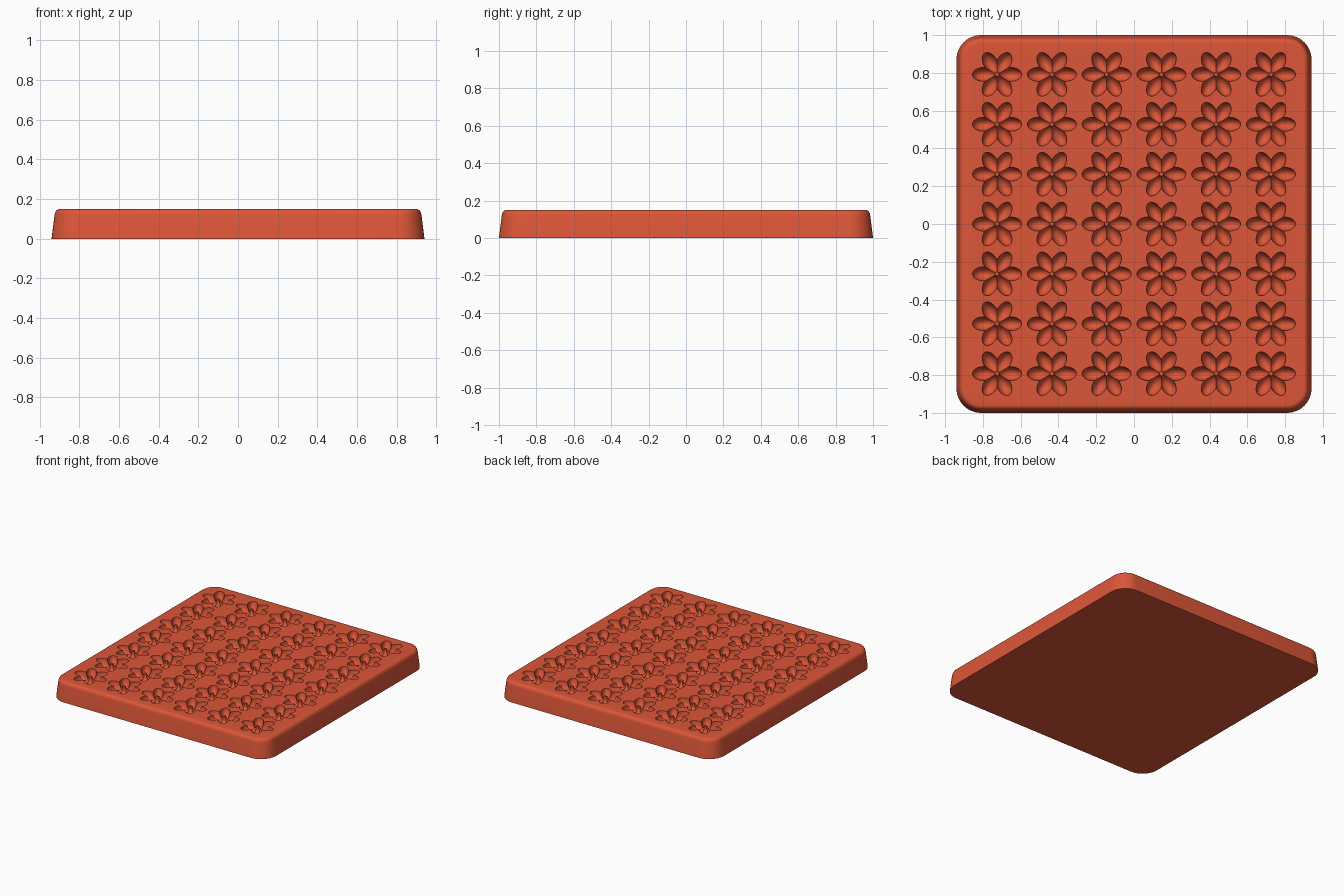
import bpy, bmesh, math
from mathutils import Matrix

cube = bpy.data.objects.get("Cube")
if cube:
    bpy.data.objects.remove(cube, do_unlink=True)

# Single silicone colour
red = bpy.data.materials.new("terracotta red")
red.use_nodes = True
red.diffuse_color = (0.72, 0.094, 0.04, 1)
red.node_tree.nodes["Principled BSDF"].inputs["Base Color"].default_value = red.diffuse_color


def make_object(name, bm):
    mesh = bpy.data.meshes.new(name)
    bmesh.ops.recalc_face_normals(bm, faces=bm.faces)
    bm.to_mesh(mesh)
    bm.free()
    mesh.materials.append(red)
    obj = bpy.data.objects.new(name, mesh)
    bpy.context.collection.objects.link(obj)
    return obj


def apply_modifiers(obj):
    bpy.context.view_layer.update()
    graph = bpy.context.evaluated_depsgraph_get()
    mesh = bpy.data.meshes.new_from_object(obj.evaluated_get(graph))
    obj.modifiers.clear()
    obj.data = mesh


def rounded_ring(bm, inset, z, radius=0.13, steps=12):
    # Rounded rectangle outline, shrunk by the inset
    ring = []
    for quarter, (sx, sy) in enumerate([(1, 1), (-1, 1), (-1, -1), (1, -1)]):
        for i in range(steps + 1):
            a = math.pi / 2 * (quarter + i / steps)
            ring.append(bm.verts.new((sx * (0.94 - radius) + (radius - inset) * math.cos(a),
                                      sy * (1 - radius) + (radius - inset) * math.sin(a), z)))
    return ring


# Tray body: tapered slab with a rounded top edge
bm = bmesh.new()
profile = [(0, 0), (0.015, 0.12), (0.018, 0.134), (0.025, 0.144), (0.034, 0.149), (0.042, 0.15)]
rings = [rounded_ring(bm, *p) for p in profile]
for low, high in zip(rings, rings[1:]):
    for i in range(len(low)):
        j = (i + 1) % len(low)
        bm.faces.new((low[i], low[j], high[j], high[i]))
bm.faces.new(rings[0][::-1])
bm.faces.new(rings[-1])
tray = make_object("mould_tray", bm)

# One flower cutter: six ellipsoid petals around a small central pin
petals = []
for k in range(6):
    bm = bmesh.new()
    bmesh.ops.create_uvsphere(bm, u_segments=24, v_segments=16, radius=1)
    bm.transform(Matrix.Rotation(k * math.pi / 3, 4, 'Z')
                 @ Matrix.Translation((0.07, 0, 0.15))
                 @ Matrix.Diagonal((0.06, 0.037, 0.06, 1)))
    petals.append(make_object("petal_cutter", bm))
flower = petals[0]
for other in petals[1:]:
    mod = flower.modifiers.new("union", 'BOOLEAN')
    mod.operation, mod.solver, mod.object = 'UNION', 'EXACT', other
apply_modifiers(flower)
for other in petals[1:]:
    bpy.data.objects.remove(other, do_unlink=True)

# Repeat the flower over a grid of six columns and seven rows
flower.name = "flower_cutter"
flower.data.transform(Matrix.Translation((-0.725, -0.792, 0)))
for count, step in ((6, (0.29, 0, 0)), (7, (0, 0.264, 0))):
    mod = flower.modifiers.new("grid", 'ARRAY')
    mod.count = count
    mod.use_relative_offset = False
    mod.use_constant_offset = True
    mod.constant_offset_displace = step
apply_modifiers(flower)

# Sink the flower cavities into the tray
mod = tray.modifiers.new("cavities", 'BOOLEAN')
mod.operation, mod.solver, mod.object = 'DIFFERENCE', 'EXACT', flower
apply_modifiers(tray)
bpy.data.objects.remove(flower, do_unlink=True)

# Smooth shading with crisp cavity rims
bpy.ops.object.select_all(action='DESELECT')
tray.select_set(True)
bpy.context.view_layer.objects.active = tray
bpy.ops.object.shade_smooth_by_angle(angle=math.radians(32))
